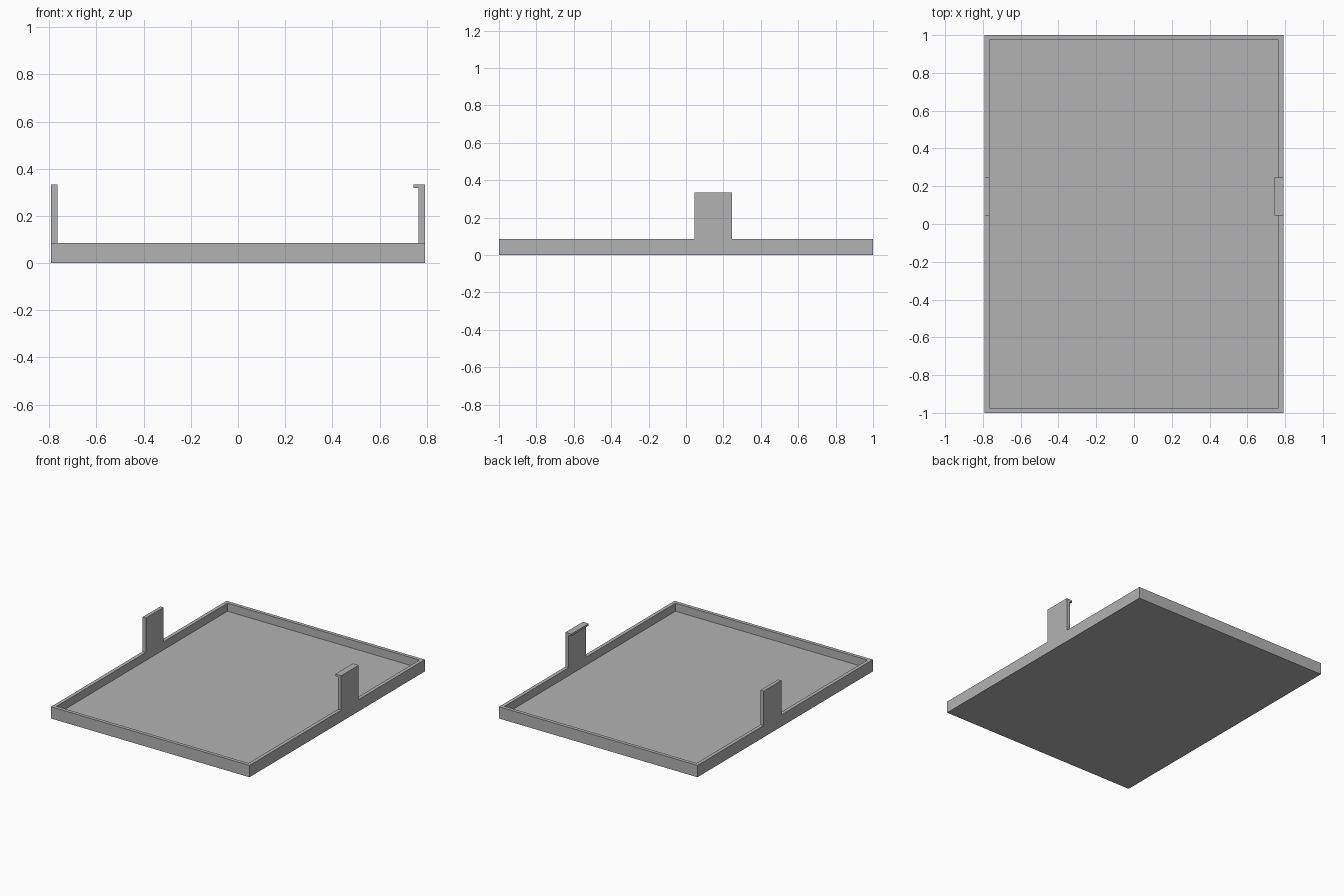
import bpy
import bmesh
from mathutils import Vector

cube = bpy.data.objects.get("Cube")
if cube:
    bpy.data.objects.remove(cube, do_unlink=True)

HALF_X, HALF_Y = 0.792, 1.0
WALL, FLOOR, RIM = 0.026, 0.027, 0.085
CLIP_TOP, CLIP_Y0, CLIP_Y1 = 0.333, 0.045, 0.245
HOOK_REACH, HOOK_THICK = 0.047, 0.015

grey = bpy.data.materials.new("plain_grey")
grey.use_nodes = True
colour = (0.45, 0.45, 0.45, 1)
grey.diffuse_color = colour
grey.node_tree.nodes["Principled BSDF"].inputs["Base Color"].default_value = colour


def finish(name, bm):
    bmesh.ops.recalc_face_normals(bm, faces=bm.faces)
    mesh = bpy.data.meshes.new(name)
    bm.to_mesh(mesh)
    bm.free()
    mesh.materials.append(grey)
    obj = bpy.data.objects.new(name, mesh)
    bpy.context.collection.objects.link(obj)
    return obj


def extruded(name, profile, y0, y1):
    """Extrude an (x, z) outline along y."""
    bm = bmesh.new()
    face = bm.faces.new([bm.verts.new((x, y0, z)) for x, z in profile])
    new = bmesh.ops.extrude_face_region(bm, geom=[face])["geom"]
    verts = [v for v in new if isinstance(v, bmesh.types.BMVert)]
    bmesh.ops.translate(bm, verts=verts, vec=(0, y1 - y0, 0))
    return finish(name, bm)


# Shallow tray: a box whose top is inset for the rim and sunk to the floor
bm = bmesh.new()
bmesh.ops.create_cube(bm, size=1)
bmesh.ops.scale(bm, verts=bm.verts, vec=(2 * HALF_X, 2 * HALF_Y, RIM))
bmesh.ops.translate(bm, verts=bm.verts, vec=(0, 0, RIM / 2))
top = max(bm.faces, key=lambda f: f.calc_center_median().z)
bmesh.ops.inset_region(bm, faces=[top], thickness=WALL, use_even_offset=True)
well = bmesh.ops.extrude_discrete_faces(bm, faces=[top])["faces"][0]
bmesh.ops.translate(bm, verts=well.verts, vec=Vector((0, 0, FLOOR - RIM)))
finish("tray", bm)

# Plain upright tab on the -x rim
inner = HALF_X - WALL
extruded("plain_tab", [(-HALF_X, RIM), (-inner, RIM),
                       (-inner, CLIP_TOP), (-HALF_X, CLIP_TOP)], CLIP_Y0, CLIP_Y1)

# Upright tab with an inward lip on the +x rim
lip_x, lip_z = HALF_X - HOOK_REACH, CLIP_TOP - HOOK_THICK
extruded("hooked_tab", [(HALF_X, RIM), (HALF_X, CLIP_TOP), (lip_x, CLIP_TOP),
                        (lip_x, lip_z), (inner, lip_z), (inner, RIM)],
         CLIP_Y0, CLIP_Y1)
